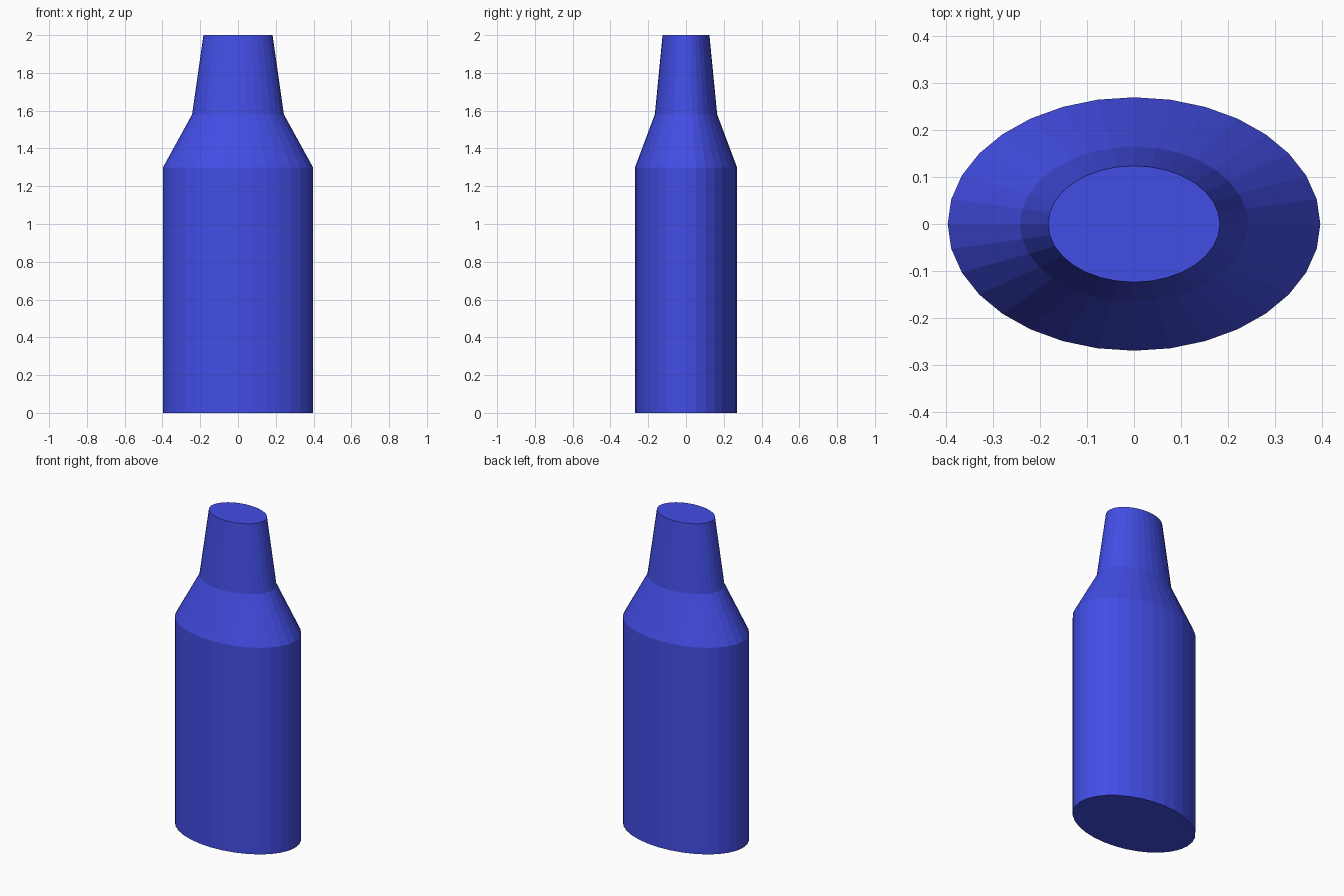
import bpy, bmesh
from math import cos, sin, tau

if "Cube" in bpy.data.objects:
    bpy.data.objects.remove(bpy.data.objects["Cube"])

SIDES = 32
# Bottle profile: (half width in x, half depth in y, height)
PROFILE = [(0.397, 0.27, 0.0), (0.397, 0.27, 1.3),
           (0.243, 0.165, 1.58), (0.183, 0.124, 2.0)]

# Oval rings stacked along the profile
bm = bmesh.new()
rings = [[bm.verts.new((rx * cos(tau * i / SIDES), ry * sin(tau * i / SIDES), z))
          for i in range(SIDES)] for rx, ry, z in PROFILE]

# Walls: body, shoulder, neck
for low, high in zip(rings, rings[1:]):
    for i in range(SIDES):
        j = (i + 1) % SIDES
        bm.faces.new((low[i], low[j], high[j], high[i]))

# Base and top caps
bm.faces.new(rings[0][::-1])
bm.faces.new(rings[-1])

mesh = bpy.data.meshes.new("bottle")
bm.to_mesh(mesh)
bm.free()
bottle = bpy.data.objects.new("bottle", mesh)
bpy.context.collection.objects.link(bottle)

# Blue finish
blue = bpy.data.materials.new("blue")
blue.diffuse_color = (0.055, 0.075, 0.78, 1)
blue.use_nodes = True
blue.node_tree.nodes["Principled BSDF"].inputs["Base Color"].default_value = blue.diffuse_color
mesh.materials.append(blue)
